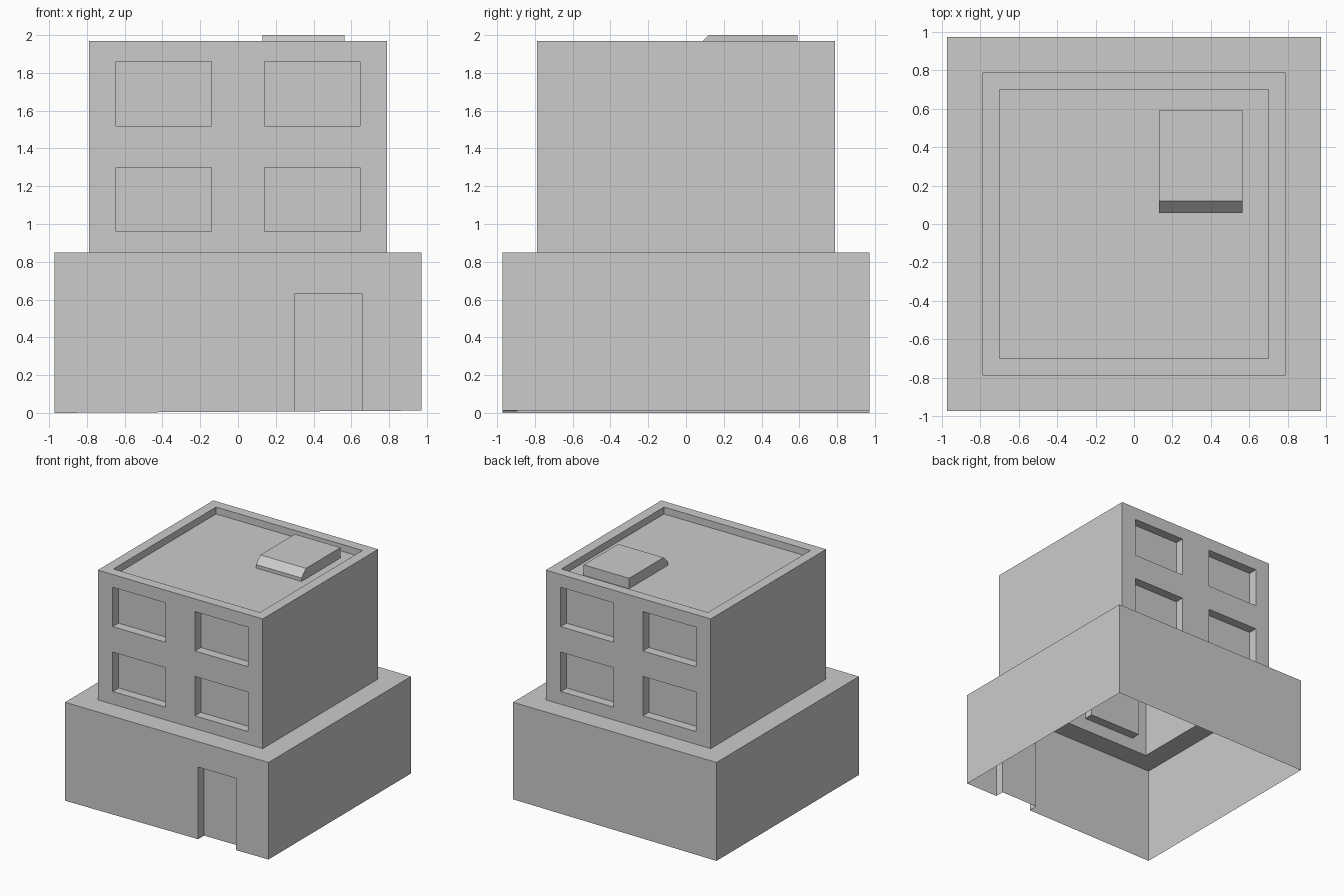
import bpy, bmesh
from mathutils import Matrix

if "Cube" in bpy.data.objects:
    bpy.data.objects.remove(bpy.data.objects["Cube"])

BASE, TOWER, ROOF = 0.972, 0.788, 0.70      # half widths
LEDGE_Z, PARAPET_Z, ROOF_Z = 0.85, 1.97, 1.91
RECESS = 0.08


def add_box(bm, x0, x1, y0, y1, z0, z1):
    size = (x1 - x0, y1 - y0, z1 - z0, 1)
    mid = ((x0 + x1) / 2, (y0 + y1) / 2, (z0 + z1) / 2)
    return bmesh.ops.create_cube(bm, size=1, matrix=Matrix.Translation(mid) @ Matrix.Diagonal(size))["verts"]


def to_object(bm, name):
    bmesh.ops.recalc_face_normals(bm, faces=bm.faces)
    mesh = bpy.data.meshes.new(name)
    bm.to_mesh(mesh)
    bm.free()
    obj = bpy.data.objects.new(name, mesh)
    bpy.context.collection.objects.link(obj)
    return obj


def inset(bm, face, amount):
    bmesh.ops.inset_region(bm, faces=[face], thickness=amount, use_even_offset=True)


def extrude(bm, face, dz):
    new = bmesh.ops.extrude_discrete_faces(bm, faces=[face])["faces"][0]
    bmesh.ops.translate(bm, verts=new.verts, vec=(0, 0, dz))
    return new


# Stepped body: wide ground floor, narrower tower, sunken roof
bm = bmesh.new()
add_box(bm, -BASE, BASE, -BASE, BASE, 0, LEDGE_Z)
for v in bm.verts:                           # very slight slope of the ground edge
    if v.co.z < 0.1 and v.co.x > 0:
        v.co.z = 0.012
top = max(bm.faces, key=lambda f: f.calc_center_median().z)
inset(bm, top, BASE - TOWER)
top = extrude(bm, top, PARAPET_Z - LEDGE_Z)
inset(bm, top, TOWER - ROOF)
extrude(bm, top, ROOF_Z - PARAPET_Z)
building = to_object(bm, "building")

# Window and door recesses
bm = bmesh.new()
for side in (-1, 1):
    y0, y1 = sorted((side * (TOWER - RECESS), side * (TOWER + 0.1)))
    for x0, x1 in ((-0.645, -0.14), (0.14, 0.645)):
        for z0, z1 in ((0.96, 1.30), (1.52, 1.86)):
            add_box(bm, x0, x1, y0, y1, z0, z1)
add_box(bm, 0.30, 0.66, -BASE - 0.1, -BASE + RECESS, -0.1, 0.63)
cutter = to_object(bm, "recess_cutter")
cutter.hide_render = True

mod = building.modifiers.new("recesses", "BOOLEAN")
mod.operation = "DIFFERENCE"
mod.solver = "EXACT"
mod.object = cutter
bpy.context.view_layer.objects.active = building
bpy.ops.object.modifier_apply(modifier=mod.name)
bpy.data.objects.remove(cutter)

# Open underside
bm = bmesh.new()
bm.from_mesh(building.data)
under = [f for f in bm.faces if f.calc_center_median().z < 0.05 and f.normal.z < -0.9]
bmesh.ops.delete(bm, geom=under, context="FACES")
bm.to_mesh(building.data)
bm.free()

# Roof hatch with a chamfered front edge
bm = bmesh.new()
add_box(bm, 0.13, 0.565, 0.06, 0.59, ROOF_Z, 2.0)
edge = [e for e in bm.edges if all(v.co.z > 1.95 and v.co.y < 0.1 for v in e.verts)]
bmesh.ops.bevel(bm, geom=edge, offset=0.06, segments=1, affect="EDGES")
bmesh.ops.recalc_face_normals(bm, faces=bm.faces)
bmesh.ops.delete(bm, geom=[f for f in bm.faces if f.normal.z < -0.9], context="FACES_ONLY")
to_object(bm, "roof_hatch")
